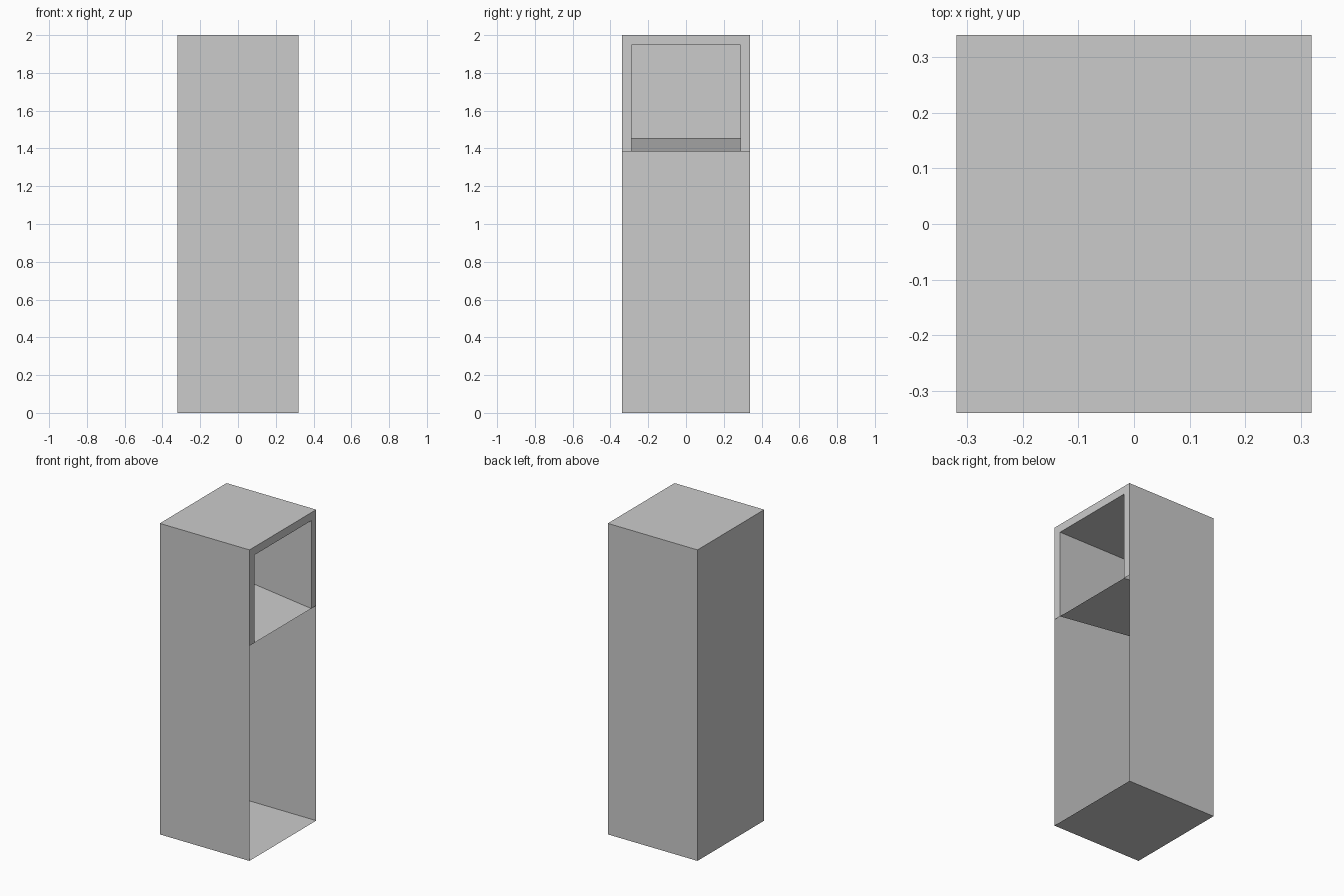
import bpy, bmesh

if "Cube" in bpy.data.objects:
    bpy.data.objects.remove(bpy.data.objects["Cube"])

W, D, H = 0.319, 0.339, 2.0      # half width, half depth, height
IY = 0.289                       # half width of the opening
LIP, FLOOR, CEIL = 1.383, 1.453, 1.948
BACK = -0.27                     # back of the recess


def sheet_object(name, quads):
    """Open sheet mesh made from a few quads, with shared corners merged."""
    bm = bmesh.new()
    for quad in quads:
        bm.faces.new([bm.verts.new(p) for p in quad])
    bmesh.ops.remove_doubles(bm, verts=bm.verts, dist=1e-5)
    mesh = bpy.data.meshes.new(name)
    bm.to_mesh(mesh)
    bm.free()
    obj = bpy.data.objects.new(name, mesh)
    bpy.context.collection.objects.link(obj)
    return obj


# Cabinet shell: thin box with its right side removed
bm = bmesh.new()
bmesh.ops.create_cube(bm, size=2)
for v in bm.verts:
    v.co = (v.co.x * W, v.co.y * D, (v.co.z + 1) * H / 2)
bm.normal_update()
bmesh.ops.delete(bm, geom=[f for f in bm.faces if f.normal.x > 0.9], context='FACES_ONLY')
mesh = bpy.data.meshes.new("cabinet_shell")
bm.to_mesh(mesh)
bm.free()
bpy.context.collection.objects.link(bpy.data.objects.new("cabinet_shell", mesh))

# Frame around the upper opening: two posts and a header
sheet_object("opening_frame", [
    [(W, -D, LIP), (W, -IY, LIP), (W, -IY, CEIL), (W, -D, H)],
    [(W, IY, LIP), (W, D, LIP), (W, D, H), (W, IY, CEIL)],
    [(W, -IY, CEIL), (W, IY, CEIL), (W, D, H), (W, -D, H)],
])

# Recessed compartment: sloping floor, ceiling, back and two sides
near = [(W, -IY, LIP), (W, IY, LIP), (W, IY, CEIL), (W, -IY, CEIL)]
far = [(BACK, -IY, FLOOR), (BACK, IY, FLOOR), (BACK, IY, CEIL), (BACK, -IY, CEIL)]
walls = [[near[i], near[(i + 1) % 4], far[(i + 1) % 4], far[i]] for i in range(4)]
sheet_object("recess", walls + [far])
